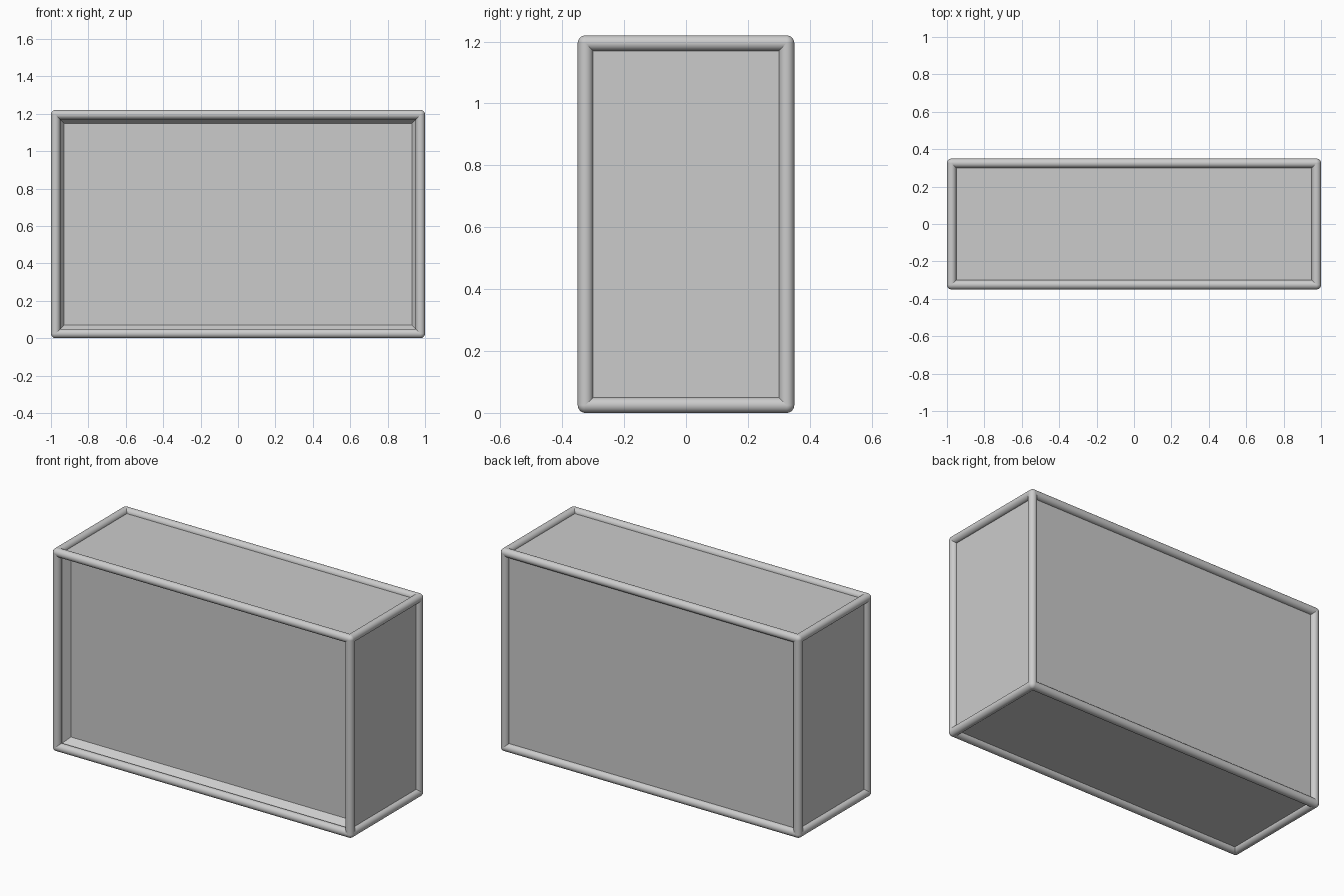
import bpy, bmesh
from mathutils import Vector, Matrix
from itertools import product

if "Cube" in bpy.data.objects:
    bpy.data.objects.remove(bpy.data.objects["Cube"])

R = 0.025                                  # piping radius
HALF = Vector((0.975, 0.325, 0.585))       # piping axes, half extents
MID = Vector((0, 0, 0.61))


def finish(bm, name, smooth=False):
    bmesh.ops.recalc_face_normals(bm, faces=bm.faces)
    mesh = bpy.data.meshes.new(name)
    bm.to_mesh(mesh)
    bm.free()
    obj = bpy.data.objects.new(name, mesh)
    bpy.context.collection.objects.link(obj)
    if smooth:
        bpy.ops.object.select_all(action='DESELECT')
        obj.select_set(True)
        bpy.context.view_layer.objects.active = obj
        bpy.ops.object.shade_smooth_by_angle()
    return obj


# Cabinet body: box with a shallow recess in the front face
bm = bmesh.new()
bmesh.ops.create_cube(bm, size=2, matrix=Matrix.Translation(MID) @ Matrix.Diagonal((*HALF, 1)))
bm.normal_update()
front = min(bm.faces, key=lambda f: f.calc_center_median().y)
bmesh.ops.inset_region(bm, faces=[front], thickness=0.065)
bmesh.ops.translate(bm, verts=front.verts, vec=(0, 0.063, 0))
finish(bm, "cabinet_body")

# Round piping along all twelve edges
for axis, label in enumerate(("long", "depth", "upright")):
    others = [i for i in range(3) if i != axis]
    direction = Vector([float(i == axis) for i in range(3)])
    rot = direction.to_track_quat('Z', 'Y').to_matrix().to_4x4()
    for signs in product((-1, 1), repeat=2):
        pos = MID.copy()
        for i, s in zip(others, signs):
            pos[i] += s * HALF[i]
        bm = bmesh.new()
        bmesh.ops.create_cone(bm, cap_ends=False, segments=32, radius1=R, radius2=R,
                              depth=2 * HALF[axis], matrix=Matrix.Translation(pos) @ rot)
        finish(bm, f"{label}_edge_piping", True)

# Ball joints closing the eight corners
for s in product((-1, 1), repeat=3):
    bm = bmesh.new()
    pos = MID + Vector([a * b for a, b in zip(s, HALF)])
    bmesh.ops.create_uvsphere(bm, u_segments=32, v_segments=16, radius=R,
                              matrix=Matrix.Translation(pos))
    finish(bm, "corner_ball", True)
